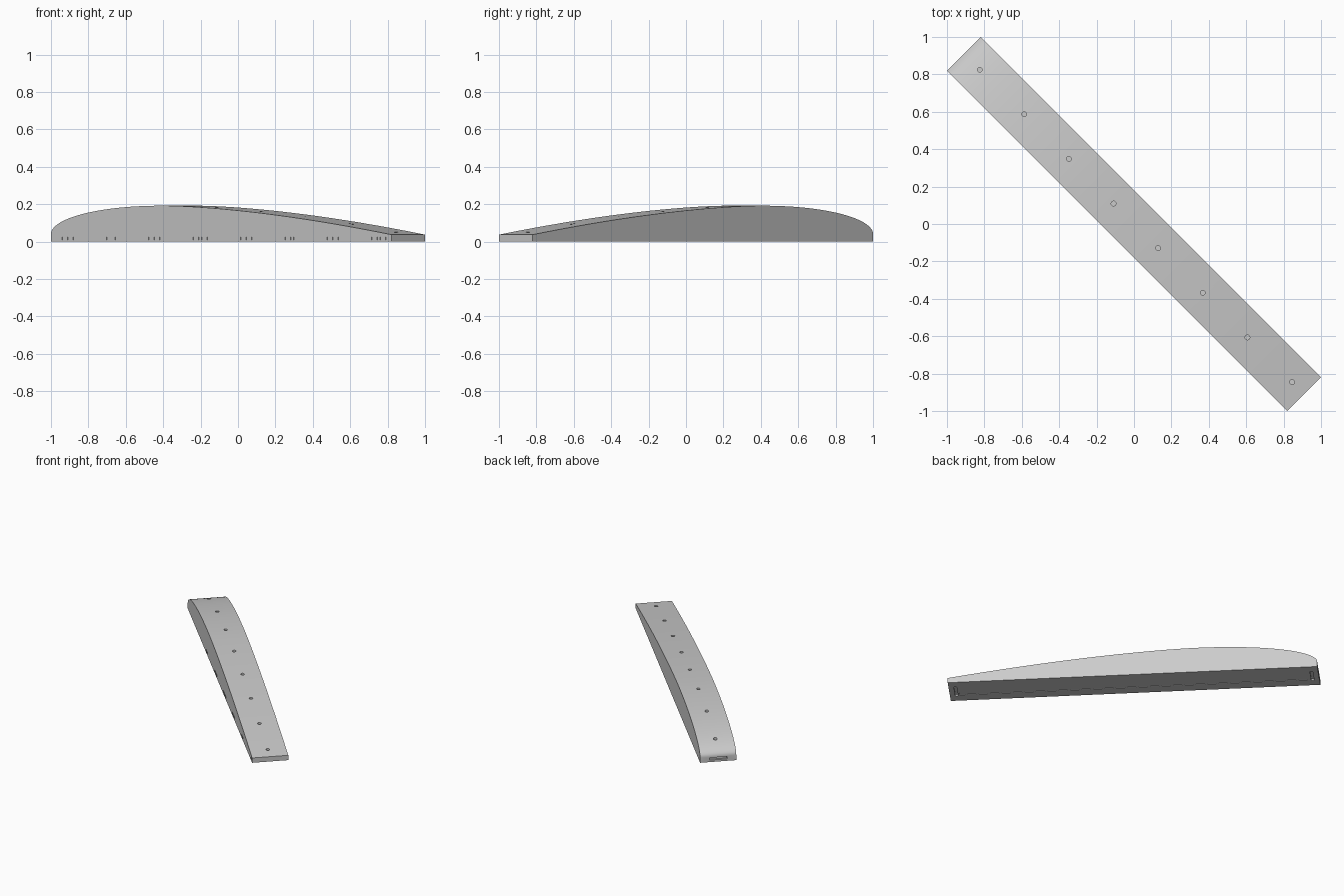
import bpy, bmesh, math
from mathutils import Matrix

if "Cube" in bpy.data.objects:
    bpy.data.objects.remove(bpy.data.objects["Cube"])

LENGTH, WIDTH = 2.574, 0.2546
STEP = 0.3374  # spacing of the repeated details
TURN = Matrix.Rotation(math.radians(-45), 4, 'Z')

grey = bpy.data.materials.new("light_grey")
grey.use_nodes = True
grey.diffuse_color = (0.6, 0.6, 0.6, 1)
grey.node_tree.nodes["Principled BSDF"].inputs["Base Color"].default_value = (0.6, 0.6, 0.6, 1)


def height(t):
    """Top line: rounded thick end, long taper to the thin end."""
    peak = 0.33
    if t < peak:
        return 0.04 + 0.152 * (1 - (1 - t / peak) ** 2.1) ** 0.5
    return 0.192 - 0.155 * ((t - peak) / (1 - peak)) ** 1.6


def make_object(name, bm):
    bmesh.ops.recalc_face_normals(bm, faces=bm.faces)
    mesh = bpy.data.meshes.new(name)
    bm.to_mesh(mesh)
    bm.free()
    mesh.materials.append(grey)
    obj = bpy.data.objects.new(name, mesh)
    bpy.context.collection.objects.link(obj)
    return obj


def add_box(bm, centre, size):
    bmesh.ops.create_cube(bm, size=1, matrix=Matrix.Translation(centre) @ Matrix.Diagonal((*size, 1)))


# Body: side profile extruded across the width
bm = bmesh.new()
steps = 72
ts = [(i / steps) ** 1.7 for i in range(steps + 1)]
profile = [(-LENGTH / 2, 0), (LENGTH / 2, 0)]
profile += [((t - 0.5) * LENGTH, height(t)) for t in reversed(ts)]
face = bm.faces.new([bm.verts.new((u, -WIDTH / 2, z)) for u, z in profile])
side = bmesh.ops.extrude_face_region(bm, geom=[face])
bmesh.ops.translate(bm, vec=(0, WIDTH, 0),
                    verts=[v for v in side["geom"] if isinstance(v, bmesh.types.BMVert)])
body = make_object("tapered_body", bm)

# Pin holes along the top
holes = bmesh.new()
for i in range(8):
    u = (i - 3.5) * STEP + 0.014
    top = height(u / LENGTH + 0.5)
    bmesh.ops.create_cone(holes, cap_ends=True, segments=16, radius1=0.013, radius2=0.013,
                          depth=0.05, matrix=Matrix.Translation((u, 0, top)))

# Small notch groups low on one long side
notches = bmesh.new()
for i in range(8):
    for k in range(6):
        u = (i - 3.5) * STEP + 0.014 + (k - 2.5) * 0.021
        add_box(notches, (u, -WIDTH / 2, 0.017), (0.009, 0.004, 0.016))

# Shallow channel underneath with a deeper slot at each end
channel = bmesh.new()
add_box(channel, (0, 0, 0), (2.44, 0.1, 0.006))
slots = bmesh.new()
for end in (-1, 1):
    add_box(slots, (end * 1.24, 0, 0), (0.02, 0.125, 0.024))

# Slot in the thick end
add_box(slots, (-LENGTH / 2, 0, 0.024), (0.03, 0.125, 0.018))

for name, cutter_bm in (("hole_cutter", holes), ("notch_cutter", notches),
                        ("channel_cutter", channel), ("slot_cutter", slots)):
    cutter = make_object(name, cutter_bm)
    cutter.hide_render = True
    mod = body.modifiers.new(name, 'BOOLEAN')
    mod.operation = 'DIFFERENCE'
    mod.solver = 'EXACT'
    mod.object = cutter

# Bake the cuts, then drop the cutters and turn the body into place
bpy.context.view_layer.update()
graph = bpy.context.evaluated_depsgraph_get()
body.data = bpy.data.meshes.new_from_object(body.evaluated_get(graph))
for mod in list(body.modifiers):
    bpy.data.objects.remove(mod.object)
body.modifiers.clear()
body.data.transform(TURN)

bpy.context.view_layer.objects.active = body
body.select_set(True)
bpy.ops.object.shade_smooth_by_angle(angle=math.radians(30))
